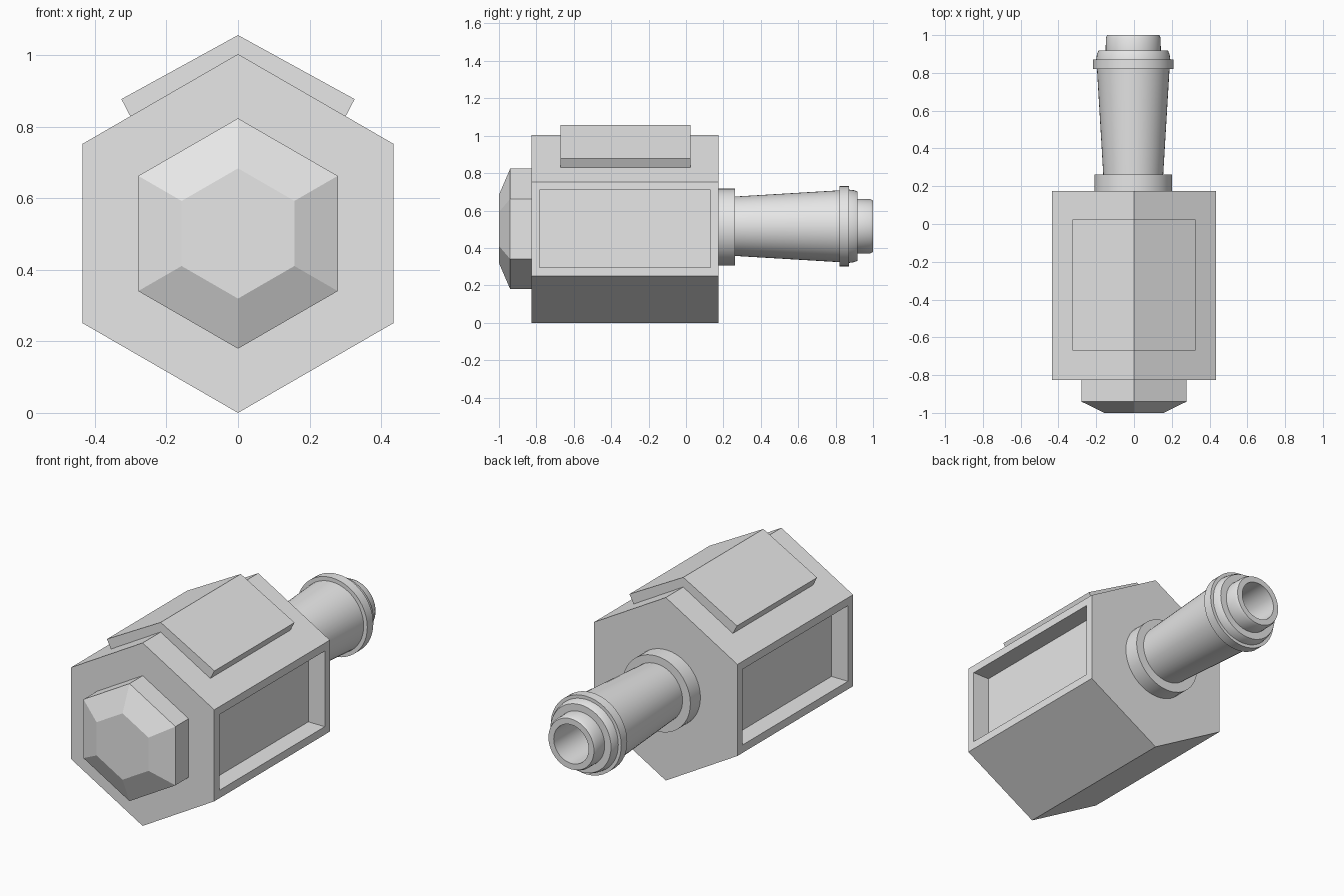
import bpy
import bmesh
from math import cos, sin, pi, radians
from mathutils import Vector

cube = bpy.data.objects.get("Cube")
if cube:
    bpy.data.objects.remove(cube, do_unlink=True)

grey = bpy.data.materials.new("light grey")
grey.use_nodes = True
COLOUR = (0.8, 0.8, 0.8, 1)
grey.diffuse_color = COLOUR
grey.node_tree.nodes["Principled BSDF"].inputs["Base Color"].default_value = COLOUR

AXIS_Z = 0.5015      # centre height of the six-sided housing
HOUSING_R = 0.5015


def finish(bm, name, smooth=False):
    bmesh.ops.recalc_face_normals(bm, faces=bm.faces)
    mesh = bpy.data.meshes.new(name)
    bm.to_mesh(mesh)
    bm.free()
    mesh.materials.append(grey)
    obj = bpy.data.objects.new(name, mesh)
    bpy.context.collection.objects.link(obj)
    if smooth:
        bpy.ops.object.select_all(action='DESELECT')
        obj.select_set(True)
        bpy.context.view_layer.objects.active = obj
        bpy.ops.object.shade_smooth_by_angle(angle=radians(25))
    return obj


def loft(profile, sides, centre, closed=False):
    """Rings of (y, radius) joined along y; capped unless the profile is closed."""
    bm = bmesh.new()
    rings = []
    for y, r in profile:
        angles = [pi / 2 + 2 * pi * i / sides for i in range(sides)]
        rings.append([bm.verts.new((centre[0] + r * cos(a), y, centre[1] + r * sin(a)))
                      for a in angles])
    pairs = list(zip(rings, rings[1:]))
    if closed:
        pairs.append((rings[-1], rings[0]))
    else:
        bm.faces.new(rings[0])
        bm.faces.new(rings[-1])
    for a, b in pairs:
        for i in range(sides):
            j = (i + 1) % sides
            bm.faces.new((a[i], a[j], b[j], b[i]))
    bmesh.ops.recalc_face_normals(bm, faces=bm.faces)
    return bm


# Housing: hexagonal prism with a sunken panel on each upright side
bm = loft([(-0.826, HOUSING_R), (0.175, HOUSING_R)], 6, (0, AXIS_Z))
bm.normal_update()
panels = [f for f in bm.faces if abs(f.normal.x) > 0.9]
bmesh.ops.inset_individual(bm, faces=panels, thickness=0.0615)
for panel in panels:
    inward = -panel.normal.copy() * 0.1
    new = bmesh.ops.extrude_discrete_faces(bm, faces=[panel])["faces"][0]
    bmesh.ops.translate(bm, verts=new.verts, vec=inward)
finish(bm, "housing")

# Front cap: hexagonal block with a chamfered face
finish(loft([(-1, 0.182), (-0.94, 0.322), (-0.826, 0.322)], 6, (0, AXIS_Z)), "front_cap")

# Roof plate: chevron resting on the two upper slopes
bm = bmesh.new()
outline = [(0, 1.056), (0.326, 0.877), (0.301, 0.829), (0, 1.003),
           (-0.301, 0.829), (-0.326, 0.877)]
for half in ((0, 1, 2, 3), (0, 3, 4, 5)):
    pts = [outline[i] for i in half]
    bottom = [bm.verts.new((x, -0.67, z)) for x, z in pts]
    face = bm.faces.new(bottom)
    new = bmesh.ops.extrude_face_region(bm, geom=[face])["geom"]
    bmesh.ops.translate(bm, vec=Vector((0, 0.694, 0)),
                        verts=[v for v in new if isinstance(v, bmesh.types.BMVert)])
# Weld the halves and drop the shared wall at the ridge
bmesh.ops.remove_doubles(bm, verts=bm.verts, dist=0.0001)
inner = [f for f in bm.faces if all(abs(v.co.x) < 0.001 for v in f.verts)]
bmesh.ops.delete(bm, geom=inner, context='FACES_ONLY')
ridge = [e for e in bm.edges if all(abs(v.co.x) < 0.001 for v in e.verts)
         and abs(e.verts[0].co.y - e.verts[1].co.y) < 0.001]
bmesh.ops.dissolve_edges(bm, edges=ridge)
finish(bm, "roof_plate")

# Rear collar and hollow stepped nozzle
finish(loft([(0.17, 0.206), (0.262, 0.206)], 48, (-0.004, 0.511)),
       "rear_collar", smooth=True)
nozzle = [(0.25, 0.158), (0.82, 0.192), (0.82, 0.214), (0.872, 0.214),
          (0.872, 0.196), (0.9, 0.192), (0.918, 0.184), (0.918, 0.146),
          (0.985, 0.145), (1, 0.138), (1, 0.106), (0.3, 0.106)]
finish(loft(nozzle, 48, (-0.004, 0.516)), "nozzle", smooth=True)
